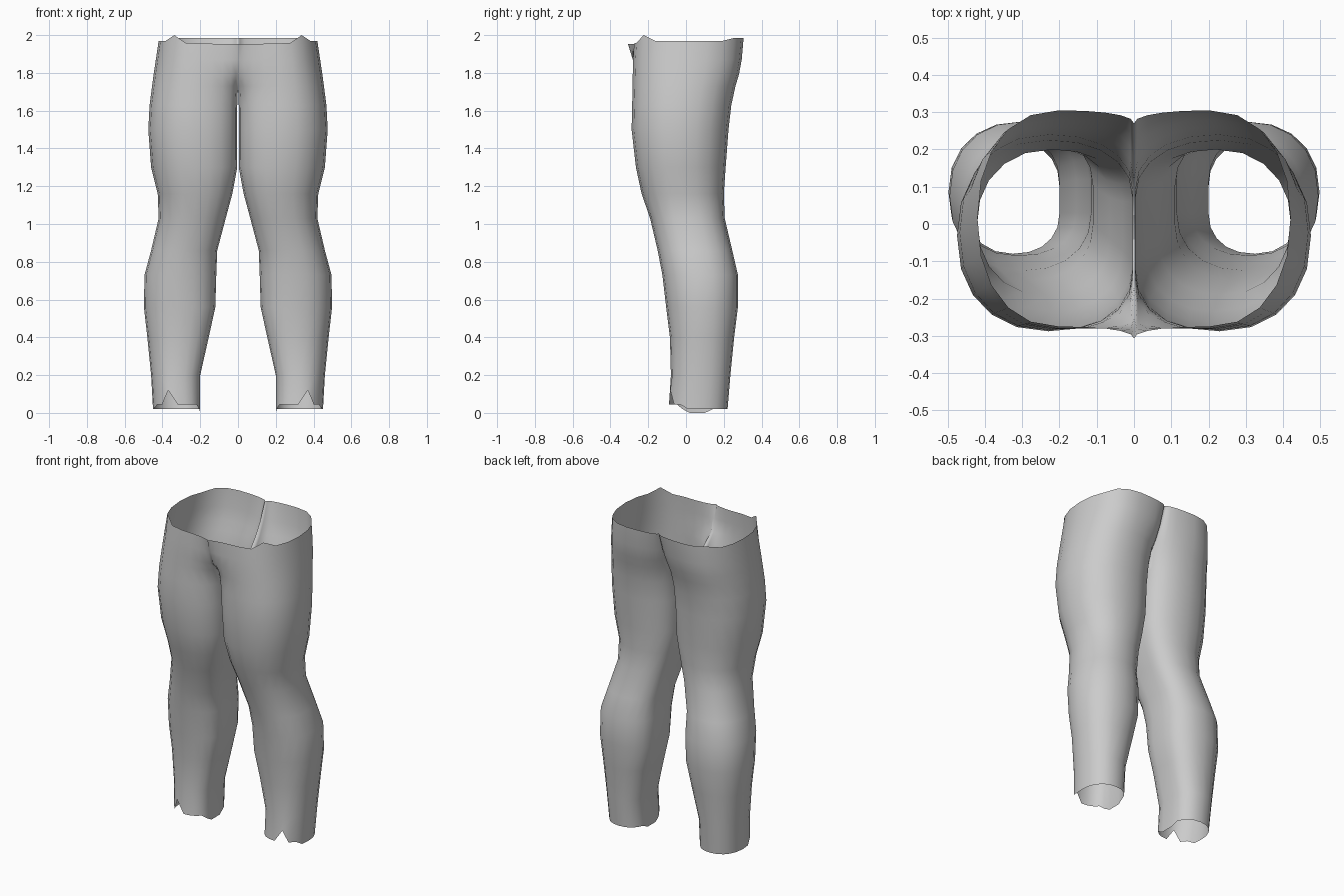
import bpy
import bmesh
from math import sin, cos, pi, copysign

cube = bpy.data.objects.get("Cube")
if cube:
    bpy.data.objects.remove(cube)

# Leg sections: height, inner x, outer x, front y, back y, inner edge front y, inner edge back y
SECTIONS = [
    (0.02, 0.20, 0.45, -0.09, 0.22, 0.02, 0.10),
    (0.20, 0.20, 0.46, -0.08, 0.235, 0.03, 0.11),
    (0.40, 0.155, 0.48, -0.085, 0.255, 0.03, 0.12),
    (0.56, 0.12, 0.498, -0.105, 0.275, 0.03, 0.12),
    (0.73, 0.115, 0.495, -0.125, 0.275, 0.03, 0.12),
    (0.86, 0.11, 0.46, -0.15, 0.245, 0.0, 0.10),
    (1.03, 0.065, 0.42, -0.19, 0.205, -0.04, 0.07),
    (1.16, 0.03, 0.425, -0.235, 0.20, -0.07, 0.06),
    (1.30, 0.004, 0.46, -0.265, 0.21, -0.10, 0.06),
    (1.50, 0.004, 0.475, -0.288, 0.225, -0.12, 0.07),
    (1.63, 0.004, 0.468, -0.285, 0.24, -0.14, 0.09),
    (1.73, 0.0, 0.455, -0.283, 0.262, -0.17, 0.12),
    (1.79, 0.0, 0.447, -0.282, 0.28, -0.255, 0.17),
    (1.87, 0.0, 0.435, -0.28, 0.295, -0.282, 0.22),
    (1.97, 0.0, 0.42, -0.275, 0.305, -0.307, 0.27),
]
QUARTER = 5
CROTCH = 11


def power(value, exponent):
    return copysign(abs(value) ** exponent, value)


def ring(section):
    """Points from the inner front edge, round the outside, to the inner back edge."""
    z, inner, outer, front, back, edge_front, edge_back = section
    centre = inner + (outer - inner) * 0.48
    middle = (front + back) / 2
    points = []
    for i in range(4 * QUARTER + 1):
        angle = pi * i / (2 * QUARTER)
        c, s = power(cos(angle), 0.9), abs(power(sin(angle), 0.9))
        extreme = front if angle < pi else back
        if c > 0:
            base = edge_front if angle < pi else edge_back
            x = centre - c * (centre - inner)
        else:
            base = middle
            x = centre - c * (outer - centre)
        points.append([x, base + (extreme - base) * s, z])
    return points


rings = [ring(s) for s in SECTIONS]

# Uneven hem with a small slit at the front
for i, p in enumerate(rings[0]):
    if p[1] < -0.03:
        p[2] = 0.045
    if i in (0, 4 * QUARTER):
        p[2] = 0.0
slit = min(rings[0][:2 * QUARTER], key=lambda p: abs(p[0] - 0.37))
slit[0], slit[2] = 0.37, 0.12

# Waistline dips at the front and peaks at the front corners
for p in rings[-1]:
    if p[1] < -0.24:
        p[2] = 1.953 + 0.07 * p[0] ** 2
    elif p[1] > 0.2:
        p[2] = 1.985
peak = min(rings[-1], key=lambda p: abs(p[0] - 0.36) + abs(p[1] + 0.2))
peak[2] = 2.0

# Skin the sections; the inner wall closes only below the crotch
bm = bmesh.new()
rows = [[bm.verts.new(p) for p in r] for r in rings]
for level, (low, high) in enumerate(zip(rows, rows[1:])):
    for i in range(len(low) - 1):
        bm.faces.new((low[i], low[i + 1], high[i + 1], high[i]))
    if level < CROTCH:
        bm.faces.new((low[-1], low[0], high[0], high[-1]))
mesh = bpy.data.meshes.new("trousers")
bm.to_mesh(mesh)
bm.free()

trousers = bpy.data.objects.new("trousers", mesh)
bpy.context.collection.objects.link(trousers)
mirror = trousers.modifiers.new("other_leg", 'MIRROR')
mirror.use_clip = True
mirror.merge_threshold = 0.001

# Plain grey cloth
cloth = bpy.data.materials.new("grey cloth")
cloth.use_nodes = True
colour = (0.6, 0.6, 0.6, 1)
cloth.diffuse_color = colour
cloth.node_tree.nodes["Principled BSDF"].inputs["Base Color"].default_value = colour
mesh.materials.append(cloth)

bpy.context.view_layer.objects.active = trousers
trousers.select_set(True)
bpy.ops.object.shade_smooth()
